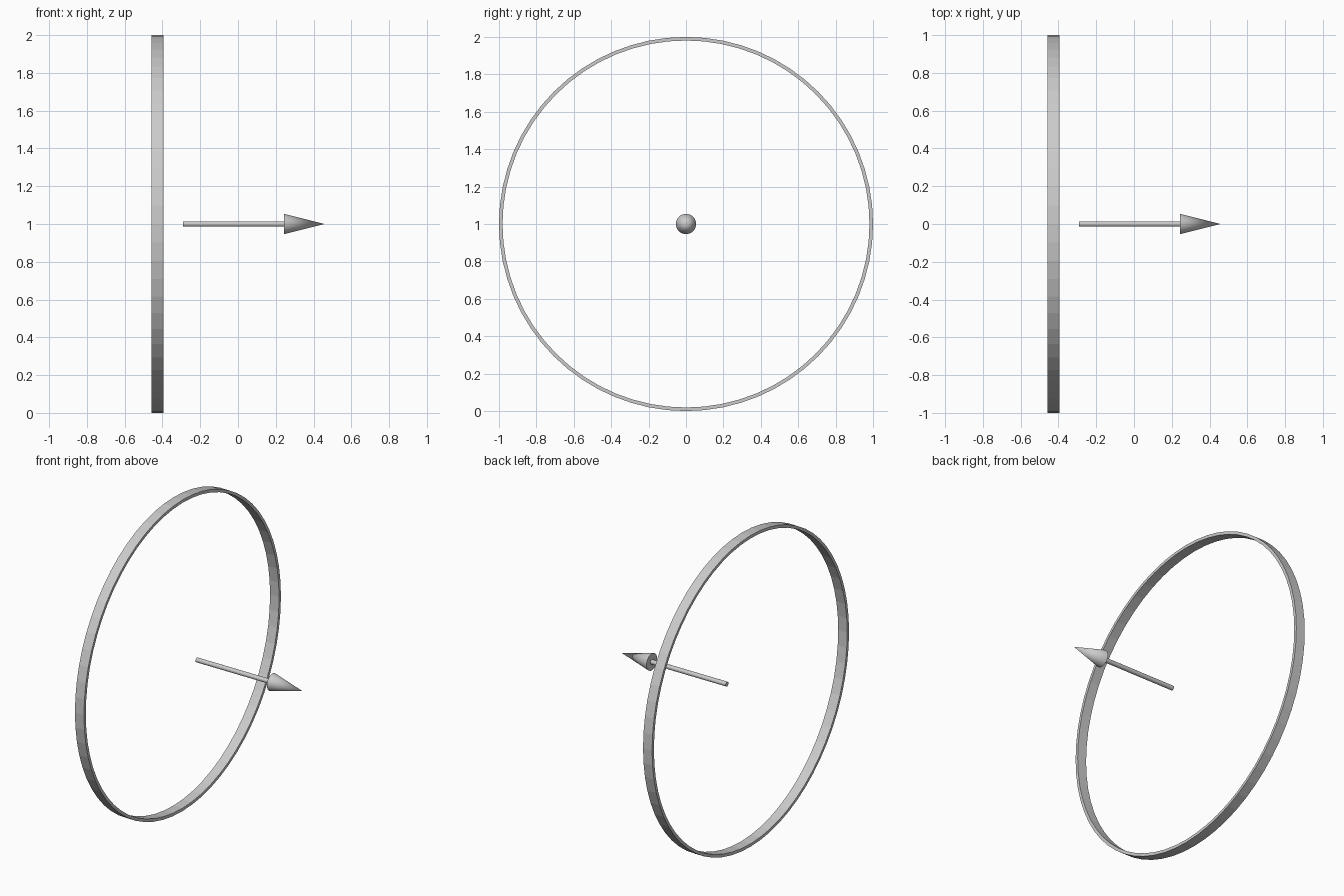
import bpy, bmesh, math
from mathutils import Matrix

if "Cube" in bpy.data.objects:
    bpy.data.objects.remove(bpy.data.objects["Cube"])


def lathe(name, profile, segments, closed=False, smooth=False):
    """Spin (x, radius) points around the horizontal axis at z = 1."""
    bm = bmesh.new()
    rings = []
    for x, r in profile:
        if r == 0:
            rings.append([bm.verts.new((x, 0, 1))] * segments)
        else:
            rings.append([bm.verts.new((x, r * math.sin(math.tau * i / segments),
                                        1 + r * math.cos(math.tau * i / segments)))
                          for i in range(segments)])
    pairs = list(zip(rings, rings[1:]))
    if closed:
        pairs.append((rings[-1], rings[0]))
    for a, b in pairs:
        for i in range(segments):
            j = (i + 1) % segments
            bm.faces.new(dict.fromkeys((a[i], a[j], b[j], b[i])))
    bmesh.ops.recalc_face_normals(bm, faces=bm.faces)
    mesh = bpy.data.meshes.new(name)
    bm.to_mesh(mesh)
    bm.free()
    ob = bpy.data.objects.new(name, mesh)
    bpy.context.collection.objects.link(ob)
    if smooth:
        bpy.ops.object.select_all(action='DESELECT')
        ob.select_set(True)
        bpy.context.view_layer.objects.active = ob
        bpy.ops.object.shade_smooth_by_angle(angle=math.radians(40))
    return ob


# Thin faceted hoop
lathe("hoop", [(-0.459, 1.0), (-0.395, 1.0), (-0.395, 0.981), (-0.459, 0.981)],
      64, closed=True)

# Arrow along the hoop's axis
lathe("arrow_shaft", [(-0.292, 0), (-0.292, 0.0145), (0.25, 0.0145), (0.25, 0)],
      32, smooth=True)
lathe("arrow_head", [(0.243, 0), (0.243, 0.054), (0.457, 0)], 32, smooth=True)
